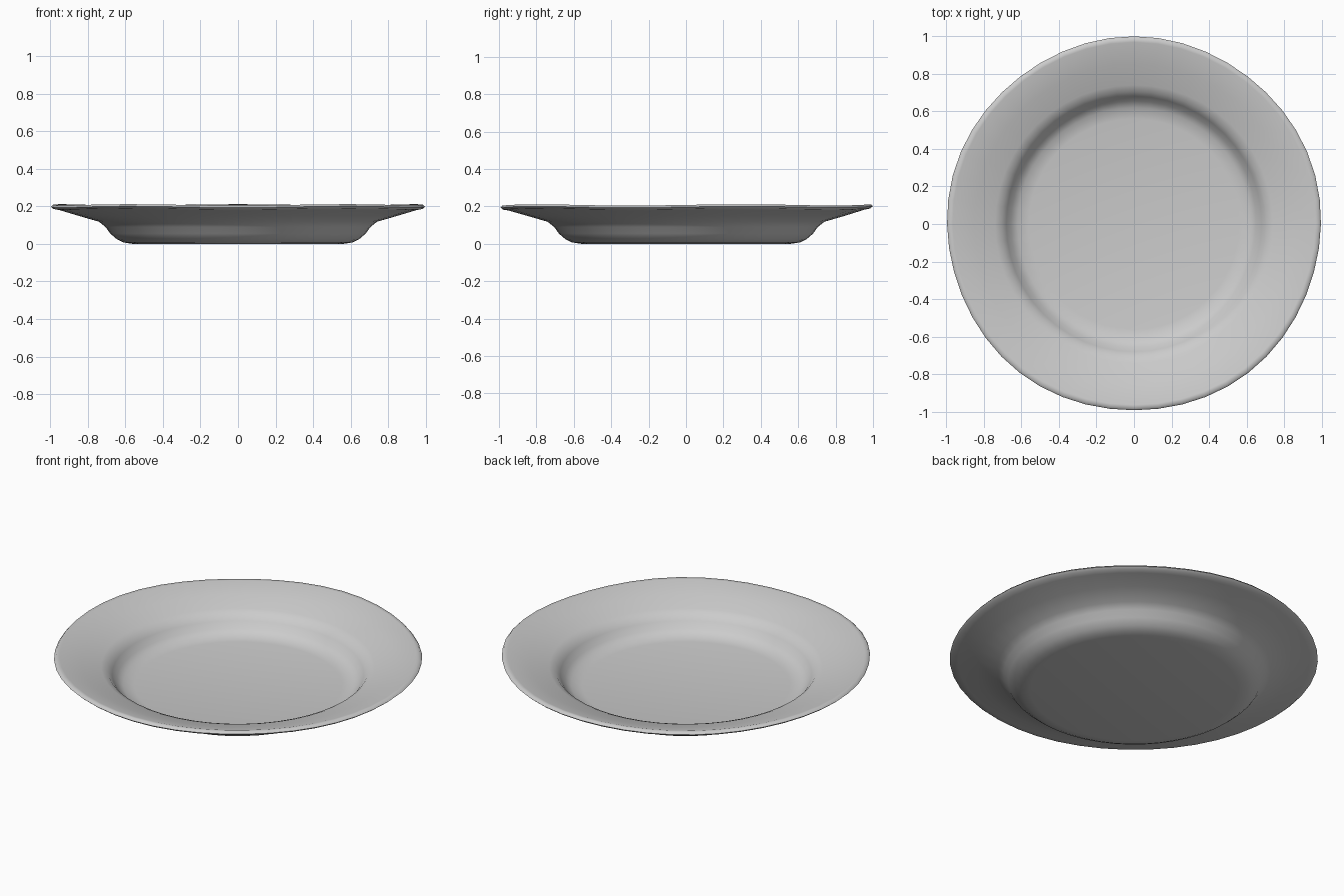
import bpy
import bmesh
import math

if "Cube" in bpy.data.objects:
    bpy.data.objects.remove(bpy.data.objects["Cube"], do_unlink=True)

SIDES = 48

# Glazed ceramic colour
ceramic = bpy.data.materials.new("light grey ceramic")
ceramic.use_nodes = True
colour = (0.6, 0.6, 0.6, 1)
ceramic.diffuse_color = colour
ceramic.node_tree.nodes["Principled BSDF"].inputs["Base Color"].default_value = colour

# Cross-section (radius, height): underside outwards, round the lip, then inside
underside = [(0.56, 0.0), (0.61, 0.008), (0.645, 0.025), (0.68, 0.055),
             (0.705, 0.09), (0.74, 0.118), (0.85, 0.15), (0.95, 0.18)]
lip = [(0.982, 0.186), (0.995, 0.197), (0.985, 0.208), (0.965, 0.207)]
inside = [(0.85, 0.172), (0.74, 0.14), (0.705, 0.125), (0.68, 0.095),
          (0.655, 0.06), (0.62, 0.036), (0.56, 0.026)]


def ring(bm, radius, height):
    """One loop of the plate; the lip is very slightly uneven."""
    verts = []
    for i in range(SIDES):
        a = math.tau * i / SIDES
        wave = max(0, radius - 0.9) * 0.04 * math.sin(5 * a)
        r = radius + wave
        verts.append(bm.verts.new((r * math.cos(a), r * math.sin(a), height + wave)))
    return verts


# Plate body: lathe the cross-section and close the floor on both sides
bm = bmesh.new()
rings = [ring(bm, r, z) for r, z in underside + lip + inside]
for lower, upper in zip(rings, rings[1:]):
    for i in range(SIDES):
        j = (i + 1) % SIDES
        bm.faces.new((lower[i], lower[j], upper[j], upper[i]))

for loop, height in ((rings[0], 0.0), (rings[-1], 0.024)):
    centre = bm.verts.new((0, 0, height))
    for i in range(SIDES):
        bm.faces.new((loop[i], loop[(i + 1) % SIDES], centre))
bmesh.ops.recalc_face_normals(bm, faces=bm.faces)

mesh = bpy.data.meshes.new("soup_plate")
bm.to_mesh(mesh)
bm.free()
mesh.materials.append(ceramic)
plate = bpy.data.objects.new("soup_plate", mesh)
bpy.context.collection.objects.link(plate)

# Smooth glaze
bpy.ops.object.select_all(action="DESELECT")
plate.select_set(True)
bpy.context.view_layer.objects.active = plate
bpy.ops.object.shade_smooth_by_angle(angle=math.radians(60))
